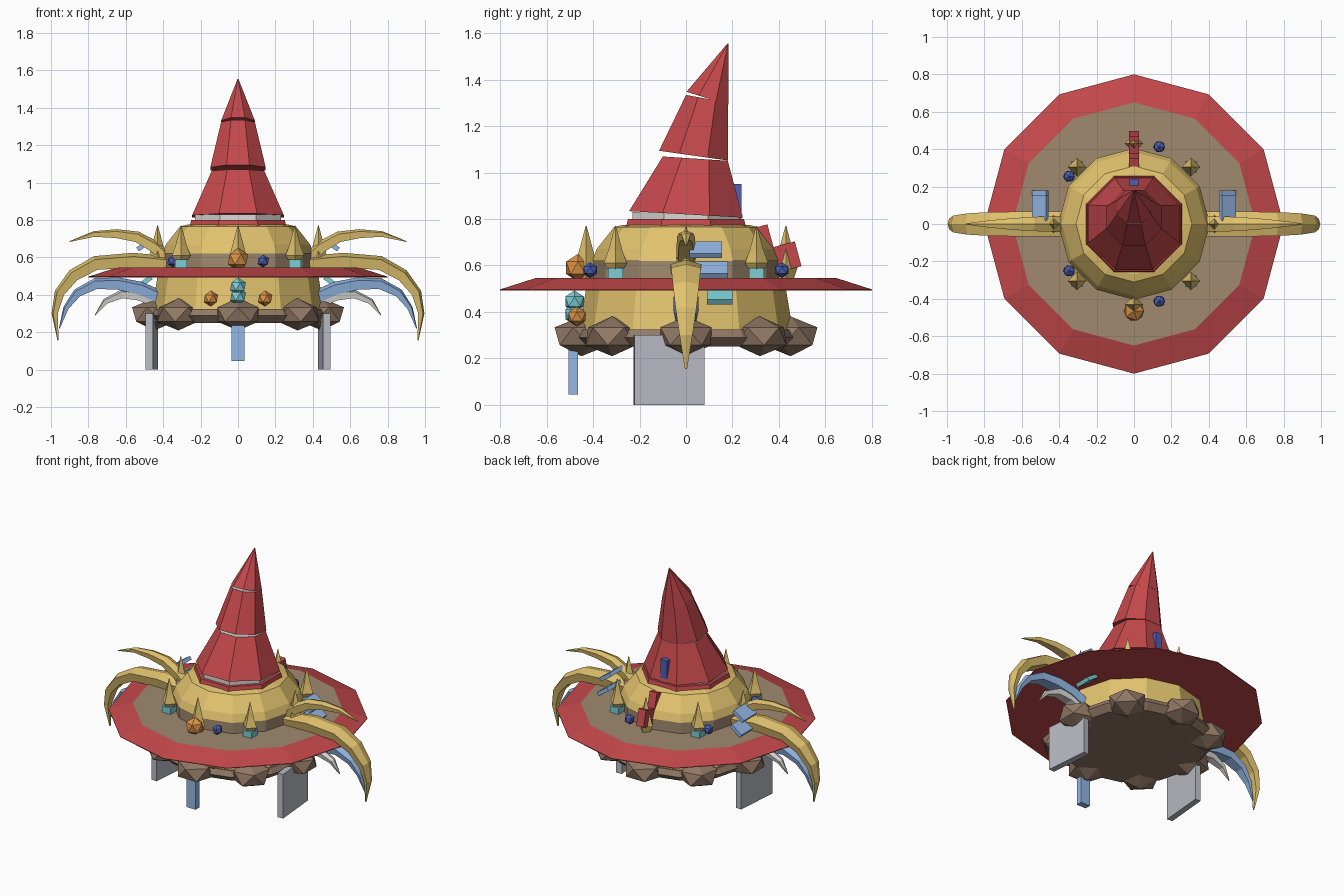
import bpy, bmesh, math
from mathutils import Vector

cube = bpy.data.objects.get("Cube")
if cube:
    bpy.data.objects.remove(cube, do_unlink=True)


def make_material(name, *srgb):
    mat = bpy.data.materials.new(name)
    mat.use_nodes = True
    rgba = [((c / 255 + 0.055) / 1.055) ** 2.4 for c in srgb] + [1]
    mat.diffuse_color = rgba
    mat.node_tree.nodes["Principled BSDF"].inputs["Base Color"].default_value = rgba
    return mat


RED = make_material("red", 196, 72, 75)
GOLD = make_material("gold", 226, 195, 110)
BROWN = make_material("brown", 146, 121, 102)
TAN = make_material("tan brown", 160, 138, 111)
BLUE = make_material("steel blue", 148, 184, 230)
NAVY = make_material("dark blue", 78, 97, 180)
TEAL = make_material("teal", 126, 207, 214)
ORANGE = make_material("orange", 222, 148, 70)
GREY = make_material("grey", 187, 189, 197)
PALE = make_material("pale grey", 220, 218, 214)


def finish(name, bm, *mats):
    bmesh.ops.recalc_face_normals(bm, faces=bm.faces)
    mesh = bpy.data.meshes.new(name)
    bm.to_mesh(mesh)
    bm.free()
    for mat in mats:
        mesh.materials.append(mat)
    obj = bpy.data.objects.new(name, mesh)
    bpy.context.collection.objects.link(obj)
    return obj


def loft(name, rings, *mats):
    """Skin a row of equal rings; the last cap takes the last material."""
    bm = bmesh.new()
    loops = [[bm.verts.new(p) for p in ring] for ring in rings]
    for a, b in zip(loops, loops[1:]):
        for i in range(len(a)):
            j = (i + 1) % len(a)
            bm.faces.new((a[i], a[j], b[j], b[i]))
    bm.faces.new(loops[0][::-1])
    bm.faces.new(loops[-1]).material_index = len(mats) - 1
    return finish(name, bm, *mats)


def ring(r, z, sides=12, phase=0.0, y=0.0, drop=0.0):
    """Level or tilted polygon; drop is how much lower its back is."""
    out = []
    for i in range(sides):
        a = phase + math.tau * i / sides
        out.append((r * math.cos(a), y + r * math.sin(a), z - drop / 2 * math.sin(a)))
    return out


def turned(name, profile, *mats, **kw):
    return loft(name, [ring(r, z, **kw) for r, z in profile], *mats)


def box(name, loc, size, mat, rot=(0, 0, 0)):
    bm = bmesh.new()
    bmesh.ops.create_cube(bm, size=1)
    bmesh.ops.scale(bm, vec=size, verts=bm.verts)
    obj = finish(name, bm, mat)
    obj.location = loc
    obj.rotation_euler = [math.radians(a) for a in rot]
    return obj


def gem(name, loc, r, mat, flat=1.0, turn=0.0):
    bm = bmesh.new()
    bmesh.ops.create_icosphere(bm, subdivisions=1, radius=r)
    obj = finish(name, bm, mat)
    obj.location = loc
    obj.scale.z = flat
    obj.rotation_euler.z = turn
    return obj


def tusk(name, side, path, w, t, mat):
    """Ridged, tapering claw along a path of (x, z) points."""
    pts = [Vector((x, 0, z)) for x, z in path]
    rings = []
    for i, p in enumerate(pts):
        d = (pts[min(i + 1, len(pts) - 1)] - pts[max(i - 1, 0)]).normalized()
        n = Vector((-d.z, 0, d.x))
        k = 1 - 0.93 * (i / (len(pts) - 1)) ** 2.5
        section = ((-t, -0.8 * w), (-t, 0.8 * w), (t / 2, w), (t, 0), (t / 2, -w))
        pos = [p + n * a * k + Vector((0, b * k, 0)) for a, b in section]
        rings.append([(side * v.x, v.y, v.z) for v in pos])
    return loft(name, rings, mat)


# Foundation with a ring of boulders
turned("foundation", [(0.45, 0.25), (0.49, 0.29), (0.47, 0.325)], BROWN)
for i in range(8):
    a = math.tau * i / 8
    gem("boulder", (0.45 * math.cos(a), 0.45 * math.sin(a), 0.295), 0.13, BROWN, 0.66, a)

# Gold body, band and dome
turned("lower_body", [(0.46, 0.32), (0.43, 0.5)], GOLD)
turned("body_band", [(0.40, 0.54), (0.40, 0.63)], TAN)
turned("dome", [(0.405, 0.62), (0.385, 0.67), (0.31, 0.765), (0.27, 0.775)], GOLD)

# Wide brim with a brown inner top
turned("brim", [(0.8, 0.493), (0.8, 0.497), (0.65, 0.545)], RED, TAN)

# Crooked pointed roof of three tilted sections with pale gaps
octagon = dict(sides=8, phase=math.pi / 8)
K = 1 / math.cos(math.pi / 8)
turned("roof_collar", [(0.26 * K, 0.76), (0.25 * K, 0.8)], RED, **octagon)
turned("roof_gap_ring", [(0.23 * K, 0.795), (0.23 * K, 0.83)], PALE, **octagon)
sections = [
    ("roof_lower", (0.245, 0.82, 0.0, 0.03), (0.14, 1.06, 0.04, 0.02)),
    ("roof_middle", (0.148, 1.073, 0.032, 0.045), (0.09, 1.318, 0.09, 0.035)),
    ("roof_tip", (0.09, 1.32, 0.092, 0.06), (0.002, 1.555, 0.18, 0)),
]
for name, *ends in sections:
    loft(name, [ring(r * K, z, y=y, drop=d, **octagon) for r, z, y, d in ends], RED, PALE)
box("roof_back_peg", (0, 0.215, 0.87), (0.05, 0.05, 0.16), NAVY)

# Spikes around the dome; the diagonal ones stand on teal blocks
for i in range(8):
    a = math.tau * i / 8
    lift = 0.04 * (i % 2)
    spike = turned("spike", [(0.035, lift), (0.05, 0.045 + lift / 2), (0.03, 0.12),
                             (0.002, 0.225)], GOLD, sides=4)
    spike.location = (0.43 * math.cos(a), 0.43 * math.sin(a), 0.545)
    if i % 2:
        box("spike_block", (0.43 * math.cos(a), 0.43 * math.sin(a), 0.567),
            (0.065, 0.065, 0.045), TEAL)

# Gems
for x, y in ((0.135, 0.413), (-0.347, 0.255), (-0.347, -0.25), (0.135, -0.413)):
    gem("blue_gem", (x, y, 0.58), 0.034, NAVY)
gem("front_gem", (0, -0.465, 0.59), 0.06, ORANGE)
for z in (0.445, 0.39):
    gem("teal_gem", (0, -0.48, z), 0.047, TEAL)

# Front peg and rear chimney
box("front_peg", (0, -0.485, 0.16), (0.07, 0.04, 0.23), BLUE)
box("chimney_base", (0, 0.335, 0.69), (0.055, 0.075, 0.16), RED, (15, 0, 0))
box("chimney_end", (0, 0.437, 0.638), (0.055, 0.095, 0.11), RED, (15, 0, 0))

# Side parts, mirrored
for side in (-1, 1):
    gem("small_orange_gem", (side * 0.145, -0.47, 0.38), 0.043, ORANGE)
    box("leg_plate", (side * 0.462, -0.073, 0.15), (0.04, 0.303, 0.3), GREY, (0, 0, side * 5))
    tusk("upper_tusk", side, [(0.37, 0.59), (0.45, 0.66), (0.54, 0.71), (0.65, 0.727),
                              (0.77, 0.725), (0.9, 0.685)], 0.042, 0.032, GOLD)
    tusk("main_tusk", side, [(0.36, 0.565), (0.56, 0.585), (0.76, 0.57), (0.88, 0.505),
                             (0.955, 0.41), (0.98, 0.3), (0.962, 0.155)], 0.068, 0.04, GOLD)
    tusk("tusk_lining", side, [(0.41, 0.385), (0.52, 0.435), (0.64, 0.46), (0.76, 0.46),
                               (0.86, 0.41), (0.92, 0.33), (0.955, 0.22)], 0.055, 0.035, BLUE)
    tusk("inner_claw", side, [(0.42, 0.35), (0.52, 0.395), (0.62, 0.405), (0.71, 0.365),
                              (0.765, 0.29)], 0.04, 0.028, PALE)
    for y, z, length, mat in ((0.085, 0.668, 0.14, BLUE), (0.11, 0.58, 0.14, BLUE),
                              (0.145, 0.468, 0.11, TEAL)):
        box("side_vent", (side * 0.5, y, z), (0.09, length, 0.025), mat, (0, side * 35, 0))
